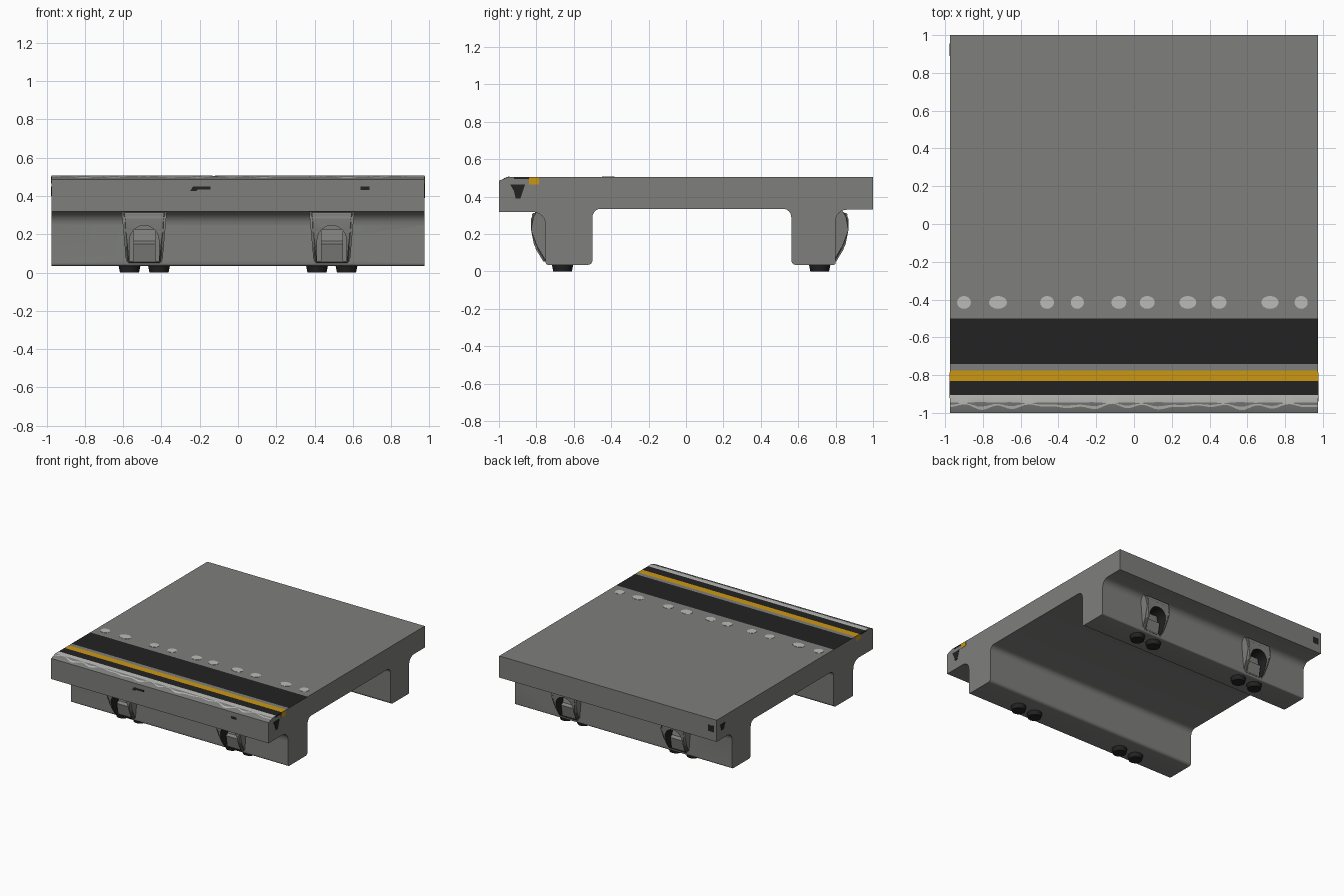
import bpy, bmesh, math
from mathutils import Vector

cube = bpy.data.objects.get("Cube")
if cube:
    bpy.data.objects.remove(cube, do_unlink=True)


def material(name, rgb):
    m = bpy.data.materials.new(name)
    m.use_nodes = True
    m.diffuse_color = (*rgb, 1)
    bsdf = next(n for n in m.node_tree.nodes if n.type == 'BSDF_PRINCIPLED')
    bsdf.inputs["Base Color"].default_value = (*rgb, 1)
    bsdf.inputs["Roughness"].default_value = 0.8
    return m


MATS = [material("concrete grey", (0.21, 0.215, 0.205)),
        material("asphalt black", (0.016, 0.016, 0.016)),
        material("safety yellow", (0.6, 0.31, 0.006)),
        material("worn light grey", (0.5, 0.5, 0.48))]
GREY, BLACK, YELLOW, LIGHT = range(4)
HALF = 0.975
TOP = 0.505


def finish(bm, name, mat=None, smooth=True):
    bmesh.ops.recalc_face_normals(bm, faces=bm.faces)
    if mat is not None:
        for f in bm.faces:
            f.material_index = mat
    me = bpy.data.meshes.new(name)
    bm.to_mesh(me)
    bm.free()
    for m in MATS:
        me.materials.append(m)
    ob = bpy.data.objects.new(name, me)
    bpy.context.collection.objects.link(ob)
    if smooth:
        activate(ob)
        bpy.ops.object.shade_smooth_by_angle(angle=math.radians(35))
    return ob


def activate(ob):
    bpy.ops.object.select_all(action='DESELECT')
    ob.select_set(True)
    bpy.context.view_layer.objects.active = ob


def rounded(corners, steps=6):
    """Turn (a, b, radius) right-angle corners into a rounded outline."""
    pts = []
    for i, (a, b, r) in enumerate(corners):
        p = Vector((a, b))
        if not r:
            pts.append(p)
            continue
        d1 = (Vector(corners[i - 1][:2]) - p).normalized() * r
        d2 = (Vector(corners[(i + 1) % len(corners)][:2]) - p).normalized() * r
        for k in range(steps + 1):
            t = k / steps * math.pi / 2
            pts.append(p + d1 * (1 - math.sin(t)) + d2 * (1 - math.cos(t)))
    return pts


def prism(bm, outline, start, end, place):
    """Bridge an outline between two depths; place(a, b, depth) gives a point."""
    rings = [[bm.verts.new(place(a, b, d)) for a, b in outline] for d in (start, end)]
    n = len(outline)
    sides = [bm.faces.new((rings[0][i], rings[0][(i + 1) % n],
                           rings[1][(i + 1) % n], rings[1][i])) for i in range(n)]
    caps = [bm.faces.new(r) for r in rings]
    return sides, caps


def along_x(a, b, d):
    return (d, a, b)


def along_y(a, b, d):
    return (a, d, b)


def along_z(a, b, d):
    return (a, b, d)


def plate(name, outline, start, end, place, mat):
    bm = bmesh.new()
    prism(bm, outline, start, end, place)
    return finish(bm, name, mat, smooth=False)


def rect(a0, a1, b0, b1):
    return [(a0, b0), (a1, b0), (a1, b1), (a0, b1)]


# Slab with two legs; painted bands are strips of the top surface
bands = [(-0.905, -0.83, BLACK), (-0.83, -0.775, YELLOW), (-0.74, -0.5, BLACK)]
cuts = [-0.5, -0.74, -0.775, -0.83, -0.905, -0.95]
section = ([(1, TOP, 0)] + [(y, TOP, 0) for y in cuts] +
           [(-1, 0.485, 0), (-1, 0.318, 0),
            (-0.75, 0.318, 0.07), (-0.75, 0.035, 0.012),
            (-0.5, 0.035, 0.025), (-0.5, 0.335, 0.045),
            (0.563, 0.335, 0.045), (0.563, 0.035, 0.025),
            (0.8, 0.035, 0.012), (0.8, 0.33, 0.06), (1, 0.33, 0)])
bm = bmesh.new()
prism(bm, rounded(section), -HALF, HALF, along_x)
for f in bm.faces:
    c = f.calc_center_median()
    if c.z > TOP - 0.002:
        for y0, y1, m in bands:
            if y0 < c.y < y1:
                f.material_index = m
body = finish(bm, "platform_body")

# Bosses that swell out of the outer leg faces
SPOTS = [(x, s) for s in (-1, 1) for x in (-0.49, 0.49)]
bosses = []
for x, s in SPOTS:
    base = 0.75 if s < 0 else 0.79
    shape = [(base - 0.03, 0.325), (base + 0.06, 0.325), (base + 0.08, 0.295),
             (base + 0.078, 0.22), (base + 0.06, 0.13), (base + 0.005, 0.04),
             (base - 0.03, 0.04)]
    bm = bmesh.new()
    prism(bm, [(s * y, z) for y, z in shape], x - 0.11, x + 0.11, along_x)
    for v in bm.verts:
        v.co.x = x + (v.co.x - x) * (0.85 + 0.8 * (v.co.z - 0.04))
    edges = [e for e in bm.edges if all(abs(v.co.y) > base for v in e.verts)]
    bmesh.ops.bevel(bm, geom=edges, offset=0.014, segments=3, affect='EDGES')
    bosses.append(finish(bm, "front_boss" if s < 0 else "back_boss", GREY))

# Arched pockets cut into bosses and legs, with dark walls
bm = bmesh.new()
for x, s in SPOTS:
    w, spring = 0.076, 0.17
    arch = [(x - w, 0.06), (x + w, 0.06)]
    arch += [(x + w * math.cos(t * math.pi / 12), spring + w * math.sin(t * math.pi / 12))
             for t in range(13)]
    base = 0.75 if s < 0 else 0.79
    sides, caps = prism(bm, arch, s * (base - 0.035), s * (base + 0.15), along_y)
    for f in sides:
        f.material_index = BLACK
cutter = finish(bm, "pocket_cutter", smooth=False)
cutter.hide_render = True
for ob in [body] + bosses:
    mod = ob.modifiers.new("pockets", 'BOOLEAN')
    mod.operation = 'DIFFERENCE'
    mod.solver = 'EXACT'
    mod.object = cutter
    activate(ob)
    bpy.ops.object.modifier_apply(modifier=mod.name)
bpy.data.objects.remove(cutter, do_unlink=True)

# Sloped blocks inside the pockets
for x, s in SPOTS:
    base = 0.75 if s < 0 else 0.79
    wedge = [(base - 0.04, 0.055), (base + 0.008, 0.055), (base + 0.025, 0.15),
             (base + 0.005, 0.165), (base - 0.01, 0.225), (base - 0.04, 0.225)]
    bm = bmesh.new()
    prism(bm, [(s * y, z) for y, z in wedge], x - 0.055, x + 0.06, along_x)
    finish(bm, "pocket_block", GREY)

# Round feet in pairs under each leg
for x, s in SPOTS:
    for dx in (-0.077, 0.077):
        bm = bmesh.new()
        bmesh.ops.create_cone(bm, cap_ends=True, segments=24, radius1=0.05,
                              radius2=0.058, depth=0.04)
        y = -0.66 if s < 0 else 0.715
        bmesh.ops.translate(bm, verts=bm.verts, vec=(x + dx, y, 0.02))
        finish(bm, "foot", BLACK)

# Worn light strip along the front edge with a ragged lower border
bm = bmesh.new()
rows = []
N = 90
for i in range(N + 1):
    x = -HALF + 2 * HALF * i / N
    y = -0.968 + 0.012 * math.sin(9 * x) * math.sin(23 * x + 1) + 0.007 * math.sin(41 * x)
    z = TOP - 0.4 * max(0, -0.95 - y) + 0.002
    rows.append([bm.verts.new(p) for p in
                 ((x, -0.905, TOP + 0.001), (x, -0.94, TOP + 0.001), (x, y, z))])
for a, b in zip(rows, rows[1:]):
    for k in range(2):
        bm.faces.new((a[k], a[k + 1], b[k + 1], b[k]))
finish(bm, "worn_edge", LIGHT)

# Row of light studs painted on the deck
for x, w in [(-0.9, 0.037), (-0.72, 0.048), (-0.46, 0.037), (-0.3, 0.035), (-0.08, 0.04),
             (0.07, 0.04), (0.285, 0.045), (0.45, 0.04), (0.72, 0.046), (0.885, 0.035)]:
    oval = [(x + w * math.cos(t * math.pi / 8), -0.415 + 0.034 * math.sin(t * math.pi / 8))
            for t in range(16)]
    plate("deck_stud", oval, TOP - 0.003, TOP + 0.002, along_z, LIGHT)

# Band ends wrapping over both sides
for s in (-1, 1):
    depth = (s * (HALF - 0.002), s * (HALF + 0.002))
    plate("yellow_band_end", rect(-0.84, -0.785, 0.465, 0.503), *depth, along_x, YELLOW)
    plate("black_band_end", rect(-0.92, -0.84, 0.494, 0.503), *depth, along_x, BLACK)

# Small dark marks on the rim
tag = [(-0.94, 0.465), (-0.86, 0.465), (-0.872, 0.43), (-0.885, 0.39),
       (-0.91, 0.39), (-0.92, 0.43)]
plate("side_mark", tag, HALF - 0.002, HALF + 0.002, along_x, BLACK)
plate("side_mark", [(0.89, 0.45), (0.955, 0.45), (0.94, 0.4), (0.91, 0.4)],
      -HALF - 0.002, -HALF + 0.002, along_x, BLACK)
plate("back_mark", rect(-0.95, -0.9, 0.4, 0.45), 0.998, 1.0, along_y, BLACK).location.y = 0.001
plate("front_mark", [(-0.25, 0.425), (-0.22, 0.425), (-0.21, 0.433), (-0.145, 0.433),
                     (-0.145, 0.45), (-0.235, 0.45)], -1.001, -0.998, along_y, BLACK)
plate("front_mark", rect(0.64, 0.688, 0.43, 0.45), -1.001, -0.998, along_y, BLACK)
